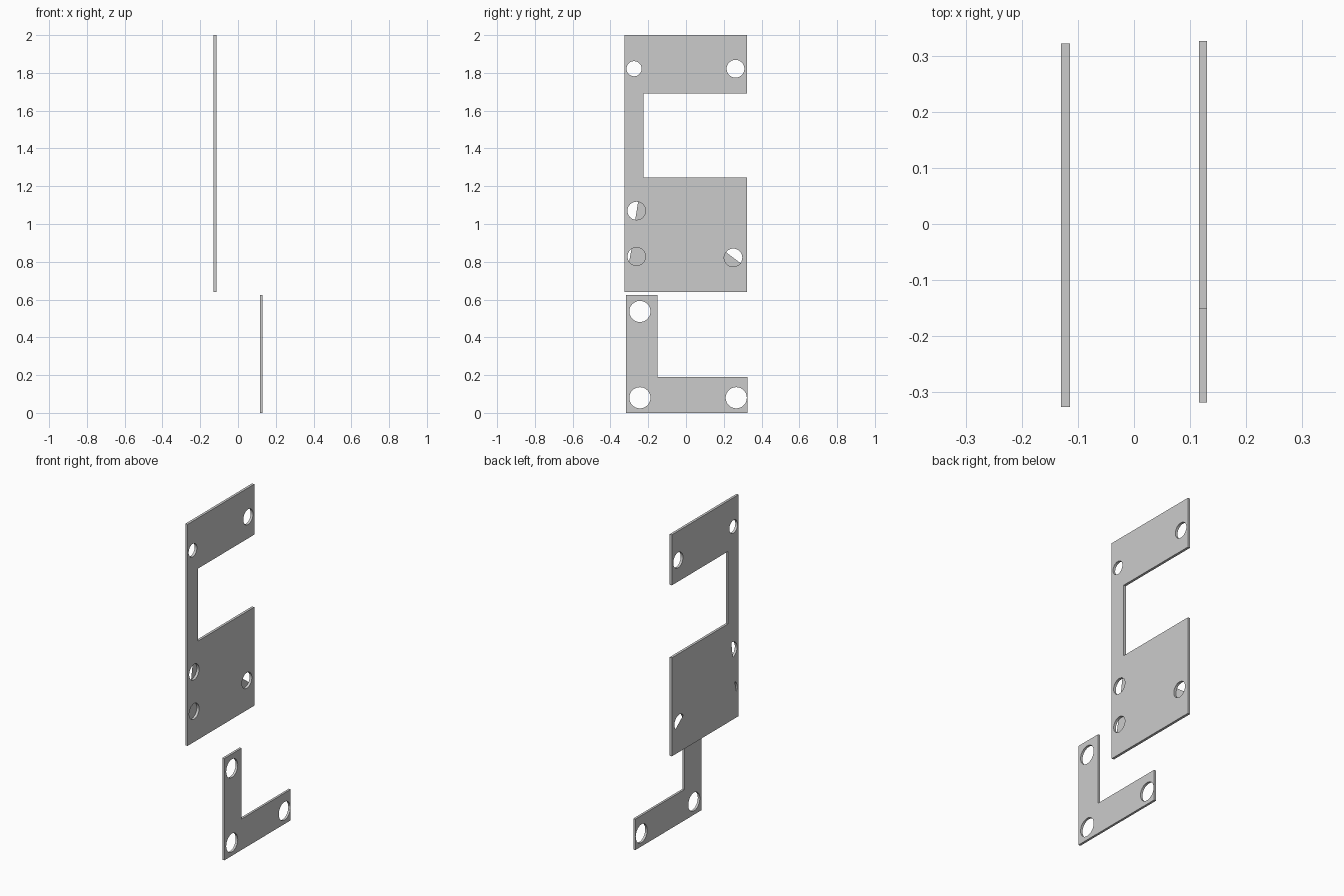
import bpy
from math import cos, sin, pi, radians
from mathutils import Matrix

if "Cube" in bpy.data.objects:
    bpy.data.objects.remove(bpy.data.objects["Cube"])

# profile space: local x -> world y, local y -> world z, local z -> world x
TO_SIDE = Matrix(((0, 0, 1, 0), (1, 0, 0, 0), (0, 1, 0, 0), (0, 0, 0, 1)))


def arc(y, z, r, start=0, end=360, n=40):
    """Points on a circle; a full turn leaves out the repeated last point."""
    count = n if end - start == 360 else n + 1
    steps = [radians(start + (end - start) * i / n) for i in range(count)]
    return [(y + r * cos(a), z + r * sin(a)) for a in steps]


def sheet(name, outline, holes, x0, x1):
    """Flat plate cut from an outline with round holes, between x0 and x1."""
    curve = bpy.data.curves.new(name + "_profile", 'CURVE')
    curve.dimensions = '2D'
    curve.fill_mode = 'BOTH'
    curve.extrude = (x1 - x0) / 2
    for loop in [outline] + [arc(*h) for h in holes]:
        spline = curve.splines.new('POLY')
        spline.points.add(len(loop) - 1)
        for p, (y, z) in zip(spline.points, loop):
            p.co = (y, z, 0, 1)
        spline.use_cyclic_u = True
    temp = bpy.data.objects.new(name + "_profile", curve)
    bpy.context.collection.objects.link(temp)
    bpy.context.view_layer.update()
    graph = bpy.context.evaluated_depsgraph_get()
    mesh = bpy.data.meshes.new_from_object(temp.evaluated_get(graph))
    bpy.data.objects.remove(temp)
    mesh.transform(Matrix.Translation(((x0 + x1) / 2, 0, 0)) @ TO_SIDE)
    obj = bpy.data.objects.new(name, mesh)
    bpy.context.collection.objects.link(obj)
    bpy.context.view_layer.objects.active = obj
    obj.select_set(True)
    bpy.ops.object.shade_smooth_by_angle(angle=radians(30))
    obj.select_set(False)
    return obj


def web(name, hole, start, end, x):
    """Thin skin closing part of a hole, flush with the plate's rear face."""
    pts = [(x, y, z) for y, z in arc(*hole, start, end)]
    mesh = bpy.data.meshes.new(name)
    mesh.from_pydata(pts[::-1], [], [list(range(len(pts)))])
    bpy.context.collection.objects.link(bpy.data.objects.new(name, mesh))


# Tall C-shaped plate
mid_hole = (-0.262, 1.07, 0.048)
low_hole = (-0.262, 0.828, 0.048)
far_hole = (0.25, 0.822, 0.048)
sheet("tall_plate",
      [(-0.326, 0.64), (0.322, 0.64), (0.322, 1.245), (-0.224, 1.245),
       (-0.224, 1.69), (0.322, 1.69), (0.322, 2.0), (-0.326, 2.0)],
      [(-0.275, 1.822, 0.04), (0.262, 1.822, 0.047), mid_hole, low_hole, far_hole],
      -0.13, -0.1145)

# Partly closed holes in the tall plate
web("mid_hole_web", mid_hole, -98, 80, -0.13)
web("low_hole_web", low_hole, -145, 123, -0.13)
web("far_hole_web", far_hole, 143, 323, -0.13)

# Small L-shaped plate
sheet("corner_plate",
      [(-0.318, 0), (0.326, 0), (0.326, 0.19), (-0.15, 0.19),
       (-0.15, 0.625), (-0.318, 0.625)],
      [(-0.244, 0.537, 0.056), (-0.244, 0.08, 0.056), (0.266, 0.08, 0.056)],
      0.116, 0.13)
